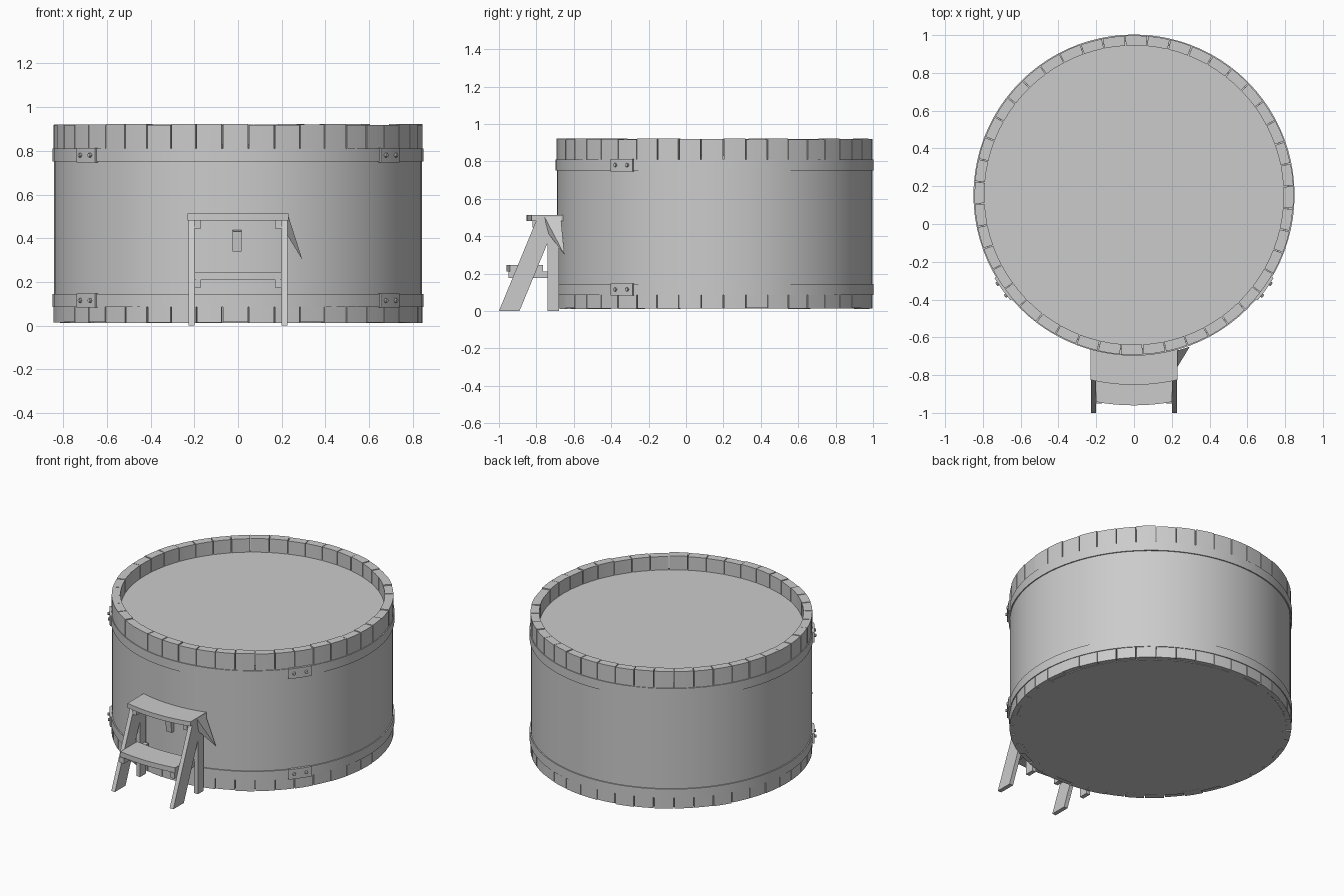
import bpy, bmesh, math, random
from mathutils import Matrix, Vector

if "Cube" in bpy.data.objects:
    bpy.data.objects.remove(bpy.data.objects["Cube"])

random.seed(4)
CY = 0.153          # tub centre on y
R = 0.845           # outer stave radius
STAVES = 44

grey = bpy.data.materials.new("weathered grey")
grey.use_nodes = True
colour = (0.6, 0.6, 0.6, 1)
grey.diffuse_color = colour
grey.node_tree.nodes["Principled BSDF"].inputs["Base Color"].default_value = colour


def finish(name, bm, smooth=False):
    bmesh.ops.recalc_face_normals(bm, faces=bm.faces[:])
    me = bpy.data.meshes.new(name)
    bm.to_mesh(me)
    bm.free()
    me.materials.append(grey)
    ob = bpy.data.objects.new(name, me)
    bpy.context.collection.objects.link(ob)
    if smooth:
        bpy.ops.object.select_all(action='DESELECT')
        ob.select_set(True)
        bpy.context.view_layer.objects.active = ob
        bpy.ops.object.shade_smooth_by_angle(angle=math.radians(30))
    return ob


def sweep(bm, rings, closed=False):
    """Skin a row of four-cornered sections."""
    rows = [[bm.verts.new(p) for p in ring] for ring in rings]
    pairs = list(zip(rows, rows[1:]))
    if closed:
        pairs.append((rows[-1], rows[0]))
    else:
        bm.faces.new(rows[0])
        bm.faces.new(rows[-1])
    for a, b in pairs:
        for i in range(4):
            j = (i + 1) % 4
            bm.faces.new((a[i], a[j], b[j], b[i]))


def arc_block(bm, a0, a1, r0, r1, z0, z1, n=2):
    """Curved block around the tub axis; angle 0 faces the front."""
    closed = a1 - a0 > 6.28
    rings = []
    for k in range(n if closed else n + 1):
        a = a0 + (a1 - a0) * k / n
        s, c = math.sin(a), math.cos(a)
        rings.append([(r * s, CY - r * c, z)
                      for r, z in ((r0, z0), (r1, z0), (r1, z1), (r0, z1))])
    sweep(bm, rings, closed)


def side_plate(bm, profile, x0, x1):
    """Extrude a y-z outline along x."""
    low = [bm.verts.new((x0, y, z)) for y, z in profile]
    high = [bm.verts.new((x1, y, z)) for y, z in profile]
    bm.faces.new(low)
    bm.faces.new(high)
    for i in range(len(low)):
        j = (i + 1) % len(low)
        bm.faces.new((low[i], low[j], high[j], high[i]))


def bowed_board(name, half, r0, r1, z0, z1):
    """Step whose long edges follow the tub's curve."""
    bm = bmesh.new()
    rings = []
    for k in range(9):
        x = half * (k / 4 - 1)
        ys = [CY - math.sqrt(r * r - x * x) for r in (r0, r1)]
        rings.append([(x, ys[0], z0), (x, ys[1], z0), (x, ys[1], z1), (x, ys[0], z1)])
    sweep(bm, rings)
    finish(name, bm, True)


# tub body, floor and water surface
TURN = 2 * math.pi
bm = bmesh.new()
arc_block(bm, 0, TURN, 0.79, R - 0.002, 0.1, 0.8, STAVES * 2)
finish("tub_wall", bm, True)

for name, z0, z1 in (("tub_floor", 0.012, 0.1), ("water", 0.78, 0.83)):
    bm = bmesh.new()
    bmesh.ops.create_cone(bm, cap_ends=True, segments=STAVES * 2,
                          radius1=0.815, radius2=0.815, depth=z1 - z0,
                          matrix=Matrix.Translation((0, CY, (z0 + z1) / 2)))
    finish(name, bm, True)

# stave ends showing above and below the bands
for name, z0, z1 in (("upper_staves", 0.77, 0.92), ("lower_staves", 0.014, 0.13)):
    bm = bmesh.new()
    step = TURN / STAVES
    for i in range(STAVES):
        a = step * (i + 0.4)
        gap = random.uniform(0.002, 0.004)
        jit = random.uniform(-0.003, 0.003)
        top, low = (z1 + jit, z0) if z1 > 0.5 else (z1, z0 + jit)
        arc_block(bm, a + gap, a + step - gap, 0.792, R + jit / 3, low, top)
    finish(name, bm, True)

# hoops with bolted clasps
for name, z0, z1 in (("upper_band", 0.75, 0.81), ("lower_band", 0.085, 0.145)):
    bm = bmesh.new()
    arc_block(bm, 0, TURN, 0.82, R + 0.005, z0, z1, STAVES * 2)
    finish(name, bm, True)
    clasps, bolts = bmesh.new(), bmesh.new()
    for side in (-1, 1):
        mid = side * 0.95
        arc_block(clasps, mid - 0.085, mid + 0.085, 0.84, R + 0.014, z0 - 0.003, z1 + 0.003, 4)
        for off in (-0.045, 0.045):
            a = mid + off
            out = Vector((math.sin(a), -math.cos(a), 0))
            place = Matrix.Translation(out * (R + 0.016) + Vector((0, CY, (z0 + z1) / 2)))
            bmesh.ops.create_cone(bolts, cap_ends=True, segments=8, radius1=0.012,
                                  radius2=0.009, depth=0.016,
                                  matrix=place @ out.to_track_quat('Z', 'Y').to_matrix().to_4x4())
    finish(name + "_clasps", clasps, True)
    finish(name + "_bolts", bolts)

# step stool: mirrored legs and rails
front_leg = [(-1.0, 0.0), (-0.89, 0.0), (-0.69, 0.485), (-0.8, 0.485)]
back_leg = [(-0.74, 0.0), (-0.68, 0.0), (-0.68, 0.48), (-0.74, 0.48)]
low_rail = [(-0.95, 0.175), (-0.69, 0.175), (-0.69, 0.212), (-0.95, 0.212)]
top_rail = [(-0.82, 0.445), (-0.69, 0.445), (-0.69, 0.48), (-0.82, 0.48)]
for name, outline, x0, x1 in (("front_legs", front_leg, 0.2, 0.227),
                              ("back_legs", back_leg, 0.198, 0.225),
                              ("low_rails", low_rail, 0.17, 0.2),
                              ("top_rails", top_rail, 0.17, 0.2)):
    bm = bmesh.new()
    for s in (-1, 1):
        side_plate(bm, outline, s * x0, s * x1)
    finish(name, bm)

bowed_board("top_step", 0.23, 0.84, 1.005, 0.482, 0.512)
bowed_board("lower_step", 0.2, 0.94, 1.113, 0.212, 0.245)

# splayed brace on the left of the stool
bm = bmesh.new()
corners = [(0.228, -0.76, 0.51), (0.228, -0.67, 0.51), (0.295, -0.65, 0.3), (0.222, -0.74, 0.42)]
bmesh.ops.convex_hull(bm, input=[bm.verts.new(p) for p in corners])
finish("left_brace", bm)

# drain peg on the wall behind the stool
bm = bmesh.new()
side_plate(bm, [(-0.68, 0.34), (-0.715, 0.34), (-0.725, 0.43), (-0.68, 0.44)], -0.025, 0.015)
finish("drain_peg", bm)
